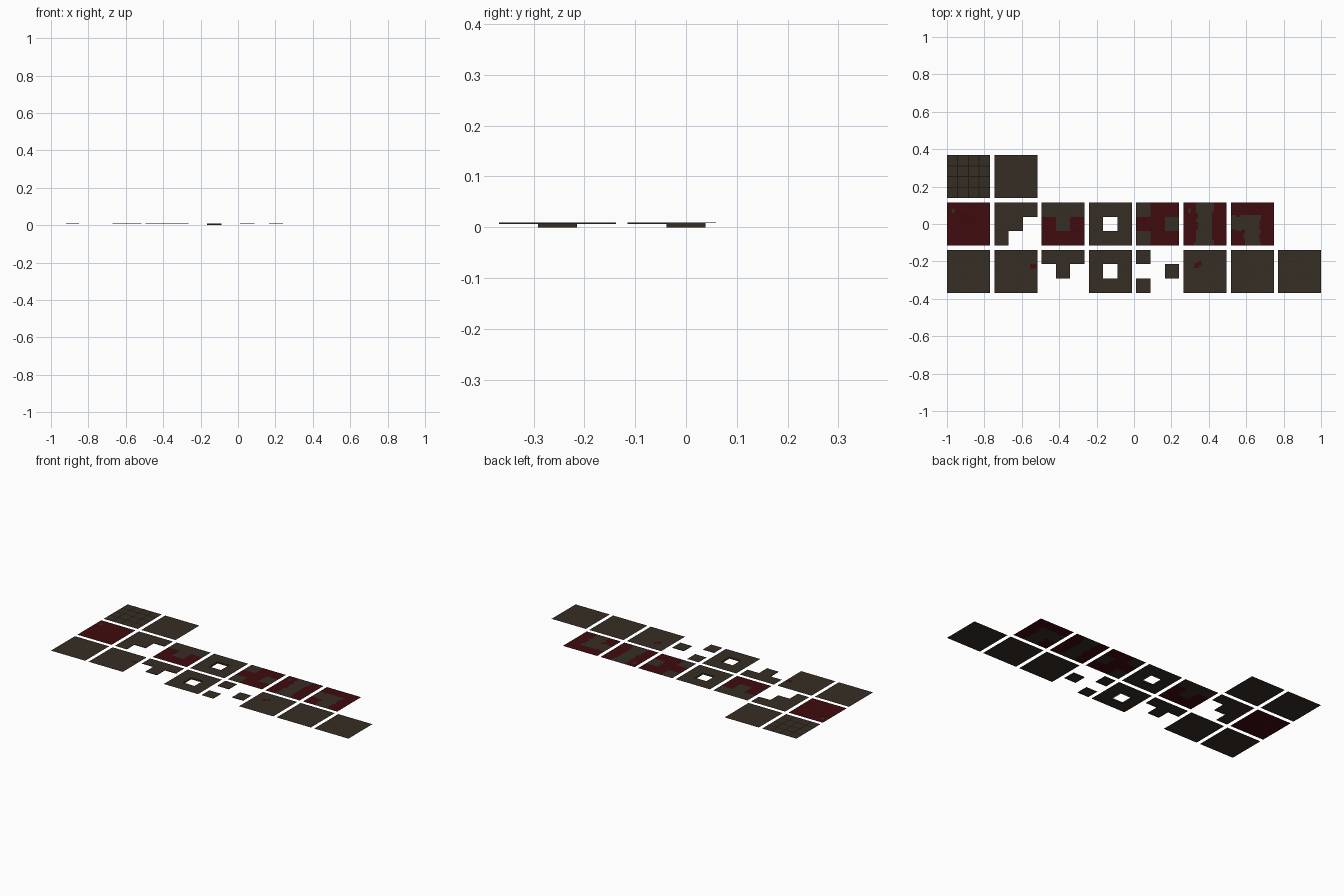
import bpy, bmesh, math, random

if "Cube" in bpy.data.objects:
    bpy.data.objects.remove(bpy.data.objects["Cube"])

random.seed(4)
SIZE, PITCH, N, TOP = 0.23, 0.2529, 24, 0.0095


def material(name, rgb):
    m = bpy.data.materials.new(name)
    m.diffuse_color = (*rgb, 1)
    m.use_nodes = True
    m.node_tree.nodes["Principled BSDF"].inputs["Base Color"].default_value = m.diffuse_color
    return m


EARTH = material("dark earth brown", (0.036, 0.027, 0.018))
RED = material("dark red", (0.050, 0.0035, 0.0045))
GROOVE = material("groove black brown", (0.012, 0.009, 0.006))


def corner(col, row):
    return -1 + PITCH * col, PITCH * row - SIZE / 2


def finish(name, bm, mats):
    me = bpy.data.meshes.new(name)
    bm.to_mesh(me)
    bm.free()
    for m in mats:
        me.materials.append(m)
    ob = bpy.data.objects.new(name, me)
    bpy.context.collection.objects.link(ob)


def cells(*rows):
    """Rule from a 3x3 picture, top row first; '#' is true."""
    return lambda u, v: rows[2 - min(2, int(v * 3))][min(2, int(u * 3))] == "#"


def tile(name, col, row, keep=None, red=None, wall=0.003, bump=0.0004, height=None):
    bm = bmesh.new()
    x0, y0 = corner(col, row)
    grid = []
    for j in range(N + 1):
        line = []
        for i in range(N + 1):
            inner = 0 < i < N and 0 < j < N
            z = TOP + (random.uniform(-bump, bump) if inner else 0)
            if height:
                z += height(i / N, j / N)
            line.append(bm.verts.new((x0 + SIZE * i / N, y0 + SIZE * j / N, z)))
        grid.append(line)
    for j in range(N):
        for i in range(N):
            u, v = (i + 0.5) / N, (j + 0.5) / N
            if keep and not keep(u, v):
                continue
            f = bm.faces.new((grid[j][i], grid[j][i + 1], grid[j + 1][i + 1], grid[j + 1][i]))
            f.material_index = 1 if red and red(u, v) else 0
    bmesh.ops.delete(bm, geom=[v for v in bm.verts if not v.link_faces], context='VERTS')

    # short walls hanging down around the missing cells
    def on_rim(e):
        a, b = e.verts[0].co, e.verts[1].co
        return any(abs(a[k] - lim) < 1e-5 and abs(b[k] - lim) < 1e-5
                   for k, lim in ((0, x0), (0, x0 + SIZE), (1, y0), (1, y0 + SIZE)))
    edges = [e for e in bm.edges if len(e.link_faces) == 1 and not on_rim(e)]
    if edges:
        out = bmesh.ops.extrude_edge_only(bm, edges=edges)["geom"]
        for v in out:
            if isinstance(v, bmesh.types.BMVert):
                v.co.z = TOP - wall
    finish(name, bm, [EARTH, RED])


def strips(name, col, row, rects, mat):
    """Thin flat marks on a tile: (u0, v0, u1, v1) in tile fractions."""
    bm = bmesh.new()
    x0, y0 = corner(col, row)
    for u0, v0, u1, v1 in rects:
        bm.faces.new([bm.verts.new((x0 + SIZE * u, y0 + SIZE * v, TOP + 0.0007))
                      for u, v in ((u0, v0), (u1, v0), (u1, v1), (u0, v1))])
    finish(name, bm, [mat])


def invert(rule):
    return lambda u, v: not rule(u, v)


ELL = cells("###", "##.", "#..")
TEE = cells("###", ".#.", "...")
RING = cells("###", "#.#", "###")
SPARSE = cells("#..", "..#", "#..")


def path_straight(u, v):
    half = 0.17 + 0.06 * (2 * v - 1) ** 2 + 0.012 * math.sin(25 * v)
    return abs(u - 0.49) < half


def path_bend(u, v):
    w = 0.02 * math.sin(20 * (u + v))
    across = u < 0.68 + w and 0.36 + w < v < 0.70 + w
    down = 0.32 + w < u < 0.68 + w and v < 0.7
    return across or down


def dip(u, v):
    return -0.003 * max(0, 1 - 3.5 * math.hypot(u - 0.5, v - 0.5))


# top row: flat paved tile and plain tile
tile("paved_tile", 0, 1, bump=0)
tile("plain_tile", 1, 1, bump=0)
w = 0.012
lines = []
for t in (0.25, 0.5, 0.75):
    lines += [(t - w, 0, t + w, 1), (0, t - w, 1, t + w)]
strips("paving_grooves", 0, 1, lines, GROOVE)

# middle row: red ground and earth patterns
tile("red_ground_tile", 0, 0, red=lambda u, v: True, height=dip)
tile("corner_gap_tile", 1, 0, keep=ELL)
tile("red_tee_tile", 2, 0, red=invert(TEE))
tile("middle_ring_tile", 3, 0, keep=RING, wall=TOP)
tile("red_sparse_tile", 4, 0, red=invert(SPARSE))
tile("straight_path_tile", 5, 0, red=invert(path_straight))
tile("bent_path_tile", 6, 0, red=invert(path_bend))
for c in (0, 5):
    strips("earth_speck", c, 0, [(0.1, 0.76, 0.17, 0.86)], EARTH)

# bottom row: earth tiles, some with missing cells
for c in (0, 1, 5, 6, 7):
    tile("earth_tile", c, -1)
tile("tee_tile", 2, -1, keep=TEE)
tile("front_ring_tile", 3, -1, keep=RING, wall=TOP)
tile("sparse_tile", 4, -1, keep=SPARSE)
strips("red_speck_a", 1, -1, [(0.83, 0.57, 0.98, 0.67)], RED)
strips("red_speck_b", 5, -1, [(0.26, 0.58, 0.36, 0.69), (0.34, 0.64, 0.42, 0.74)], RED)
